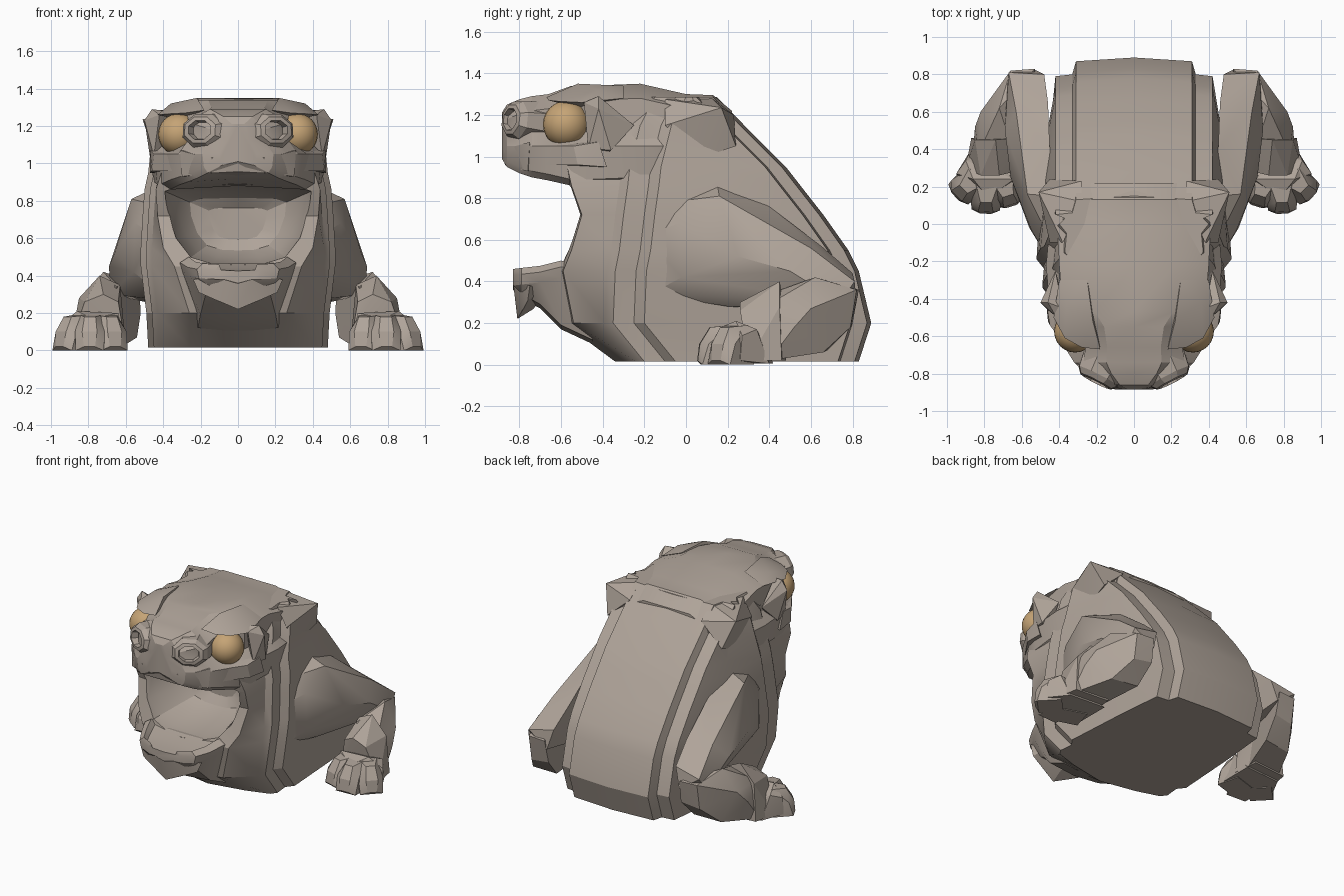
import bpy, bmesh, math
from mathutils import Vector


def material(name, rgb):
    m = bpy.data.materials.new(name)
    m.diffuse_color = (*rgb, 1)
    return m


SKIN = material("warm grey skin", (0.43, 0.37, 0.32))
EYE = material("amber eye", (0.56, 0.37, 0.18))


def finish(ob, angle):
    bpy.ops.object.select_all(action='DESELECT')
    bpy.context.view_layer.objects.active = ob
    ob.select_set(True)
    bpy.ops.object.shade_smooth_by_angle(angle=math.radians(angle))


def make(name, bm, mat=SKIN, angle=24):
    bmesh.ops.recalc_face_normals(bm, faces=bm.faces)
    me = bpy.data.meshes.new(name)
    bm.to_mesh(me)
    bm.free()
    ob = bpy.data.objects.new(name, me)
    bpy.context.collection.objects.link(ob)
    me.materials.append(mat)
    finish(ob, angle)
    return ob


def loft(name, rings, **kw):
    """Skin closed rings of 3D points and cap both ends."""
    bm = bmesh.new()
    vs = [[bm.verts.new(p) for p in r] for r in rings]
    n = len(vs[0])
    for a, b in zip(vs, vs[1:]):
        for i in range(n):
            j = (i + 1) % n
            bm.faces.new((a[i], a[j], b[j], b[i]))
    bm.faces.new(vs[0][::-1])
    bm.faces.new(vs[-1])
    return make(name, bm, **kw)


def hull(name, pts, s=1, **kw):
    """Faceted lump around a few points; s = -1 mirrors it in x."""
    bm = bmesh.new()
    for x, y, z in pts:
        bm.verts.new((s * x, y, z))
    bmesh.ops.convex_hull(bm, input=bm.verts[:])
    loose = [v for v in bm.verts if not v.link_faces]
    bmesh.ops.delete(bm, geom=loose, context='VERTS')
    return make(name, bm, **kw)


def both(half):
    """Complete a half ring that starts and ends on x = 0."""
    return half + [(-x, y, z) for x, y, z in half[-2:0:-1]]


# Body: level rings of height, back y, fold y, front y, half width, front half width
def body_ring(z, yb, ya, yf, w, fx):
    pts = [(0, yb), (0.31, yb - .02), (0.33, yb - .09), (0.42, yb - .10),
           (w - .03, (yb - .1) * .6 + (ya + .05) * .4), (w, ya + .05),
           (w - .04, ya), (w - .03, ya - .1), (w - .06, ya - .14),
           (fx, yf + .05), (0, yf)]
    return both([(x, y, z) for x, y in pts])


body = loft("body", [body_ring(*r) for r in (
    (.015, .83, -.10, -.34, .48, .26), (.20, .89, -.25, -.59, .49, .26),
    (.45, .83, -.24, -.64, .52, .34), (.55, .78, -.22, -.60, .52, .40),
    (.72, .66, -.20, -.55, .51, .43), (.86, .55, -.18, -.60, .50, .44),
    (.95, .48, -.17, -.62, .48, .41), (1.15, .28, -.12, -.50, .46, .36),
    (1.285, .15, -.05, -.30, .40, .30))])


# Mouth cavity cut into the body
def mouth_ring(y, k):
    pts = [(0, .885), (.30, .88), (.39, .85), (.38, .74), (.33, .60),
           (.25, .50), (.13, .465), (0, .46)]
    return both([(x * k, y, .68 + (z - .68) * k) for x, z in pts])


cutter = loft("mouth_cutter", [mouth_ring(*r) for r in (
    (-.95, 1.06), (-.53, 1.0), (-.46, .93), (-.34, .84), (-.25, .66), (-.21, .4))])
mod = body.modifiers.new("mouth", 'BOOLEAN')
mod.object = cutter
mod.operation = 'DIFFERENCE'
mod.solver = 'EXACT'
bpy.context.view_layer.objects.active = body
bpy.ops.object.modifier_apply(modifier=mod.name)
bpy.data.objects.remove(cutter)
finish(body, 24)


# Upper head: y, cheek half width, brow half width, bottom, top
def head_ring(y, w, u, zb, zt):
    pts = [(0, zt), (.55 * u, zt), (u, zt - .07), (u, 1.12),
           (w, 1.05), (.96 * w, zb + .03), (.85 * w, zb), (0, zb + .02)]
    return both([(x, y, z) for x, z in pts])


loft("upper_head", [head_ring(*r) for r in (
    (-.885, .10, .06, .99, 1.21), (-.86, .19, .14, .95, 1.25),
    (-.80, .26, .22, .92, 1.275), (-.74, .32, .27, .90, 1.29),
    (-.66, .37, .26, .885, 1.30), (-.55, .43, .29, .86, 1.34),
    (-.47, .45, .38, .86, 1.34), (-.22, .47, .40, .87, 1.35),
    (.0, .45, .41, .92, 1.30), (.13, .42, .38, 1.0, 1.295), (.22, .36, .33, 1.0, 1.22))])

# Overhanging lip with a dip above it
hull("upper_lip", [(x * m, y, z) for m in (1, -1) for x, y, z in (
    (.0, -.885, 1.03), (.14, -.875, 1.03), (.24, -.82, 1.05), (.31, -.75, 1.07),
    (.0, -.87, .96), (.14, -.86, .95), (.30, -.76, .93), (.1, -.7, .93))])


# Lower jaw: y, half width, bottom, top
def jaw_ring(y, w, zb, zt):
    pts = [(0, zt - .025), (.75 * w, zt - .02), (.85 * w, zt + .01),
           (w, zt - .02), (.95 * w, zt - .07), (.65 * w, zb), (0, zb - .02)]
    return both([(x, y, z) for x, z in pts])


loft("lower_jaw", [jaw_ring(*r) for r in (
    (-.83, .12, .38, .45), (-.79, .22, .34, .455), (-.70, .27, .29, .465),
    (-.60, .31, .19, .49), (-.45, .33, .12, .46))])
hull("chin_lip", [(x * m, y, z) for m in (1, -1) for x, y, z in (
    (0, -.81, .22), (.12, -.78, .27), (.21, -.76, .31), (.24, -.75, .38),
    (.08, -.83, .39), (.15, -.68, .36), (0, -.73, .27))])

for s, side in ((1, "left"), (-1, "right")):
    # Eye with its brow and cheek pouch
    bm = bmesh.new()
    bmesh.ops.create_uvsphere(bm, u_segments=24, v_segments=16, radius=.112)
    bmesh.ops.translate(bm, verts=bm.verts, vec=(s * .315, -.575, 1.155))
    make("eye_" + side, bm, mat=EYE, angle=60)
    hull("brow_" + side, [
        (.18, -.67, 1.285), (.28, -.66, 1.27), (.37, -.61, 1.265), (.43, -.50, 1.26),
        (.22, -.52, 1.35), (.36, -.42, 1.32), (.25, -.3, 1.34),
        (.40, -.3, 1.28), (.30, -.5, 1.23)], s)
    hull("eye_corner_" + side, [
        (.42, -.49, 1.26), (.50, -.42, 1.23), (.47, -.36, 1.03), (.45, -.47, 1.04),
        (.38, -.40, 1.0), (.38, -.45, 1.28), (.46, -.42, 1.29), (.42, -.25, 1.15)], s)
    hull("cheek_pouch_" + side, [
        (.24, -.72, 1.06), (.36, -.67, 1.05), (.45, -.54, 1.05), (.47, -.42, 1.07),
        (.34, -.69, .96), (.46, -.52, .96), (.47, -.38, .95), (.3, -.5, .95)], s)

    # Nostril: wide raised rim with a sunken hole
    d = Vector((s * .45, -.88, .12)).normalized()
    u = d.cross(Vector((0, 0, 1))).normalized()
    v = u.cross(d)
    c = Vector((s * .19, -.815, 1.175))
    loft("nostril_" + side, [
        [c + d * t + (u * math.cos(a) * 1.1 + v * .85 * math.sin(a)) * r
         for a in [math.tau * i / 8 + .39 for i in range(8)]]
        for t, r in ((-.09, .13), (.0, .115), (.03, .09), (.035, .065), (-.02, .055))])

    # Horned corner at the back of the head
    hull("head_horn_" + side, [
        (.28, .12, 1.285), (.51, .17, 1.235), (.43, .06, .99), (.45, .24, 1.05),
        (.38, -.10, 1.275), (.28, .23, 1.20), (.45, -.1, 1.15), (.47, .19, 1.17)], s)

    # Folded hind leg: thigh, shin, ankle
    hull("thigh_" + side, [
        (.45, -.20, .62), (.46, -.17, .34), (.45, -.08, .78), (.44, .15, .87),
        (.45, .40, .76), (.46, .65, .57), (.48, .80, .44), (.52, .82, .30),
        (.55, -.03, .68), (.56, -.02, .42), (.57, .16, .81), (.66, .25, .52),
        (.63, .60, .56), (.67, .81, .40), (.69, .50, .45), (.50, .20, .28),
        (.50, .55, .26), (.68, .74, .30)], s)
    hull("shin_" + side, [
        (.53, .83, .36), (.66, .82, .36), (.52, .80, .20), (.66, .79, .18),
        (.54, .68, .07), (.74, .66, .06), (.82, .60, .27), (.72, .62, .42),
        (.65, .40, .34), (.83, .38, .28), (.62, .40, .02), (.86, .40, .02),
        (.85, .52, .18)], s)
    hull("ankle_" + side, [
        (.63, .46, .35), (.74, .45, .40), (.85, .45, .28), (.64, .28, .26),
        (.82, .26, .26), (.60, .30, .02), (.90, .30, .02), (.62, .48, .02),
        (.87, .46, .02), (.72, .26, .30)], s)

    # Foot pad with three blunt toes
    hull("foot_" + side, [
        (.60, .42, .005), (.87, .40, .005), (.60, .18, .005), (.95, .26, .02),
        (.64, .24, .20), (.86, .24, .21), (.78, .14, .17), (.78, .09, .005),
        (.90, .34, .17), (.95, .27, .14)], s)
    for i, (x, y, a) in enumerate(((.68, .17, -.3), (.79, .135, .05), (.897, .20, .8))):
        dx, dy = math.sin(a), -math.cos(a)
        hull(f"toe_{i + 1}_{side}", [
            (x + dx * f - dy * g, y + dy * f + dx * g, z)
            for f, g, z in ((-.1, .08, 0), (-.1, -.08, 0), (.06, .075, 0), (.06, -.075, 0),
                            (.08, .03, .02), (.08, -.03, .02), (.07, .04, .10),
                            (.07, -.04, .10), (.03, .08, .10), (.03, -.08, .10),
                            (.02, .03, .18), (.02, -.03, .18), (-.08, .06, .19),
                            (-.08, -.06, .19))], s)
